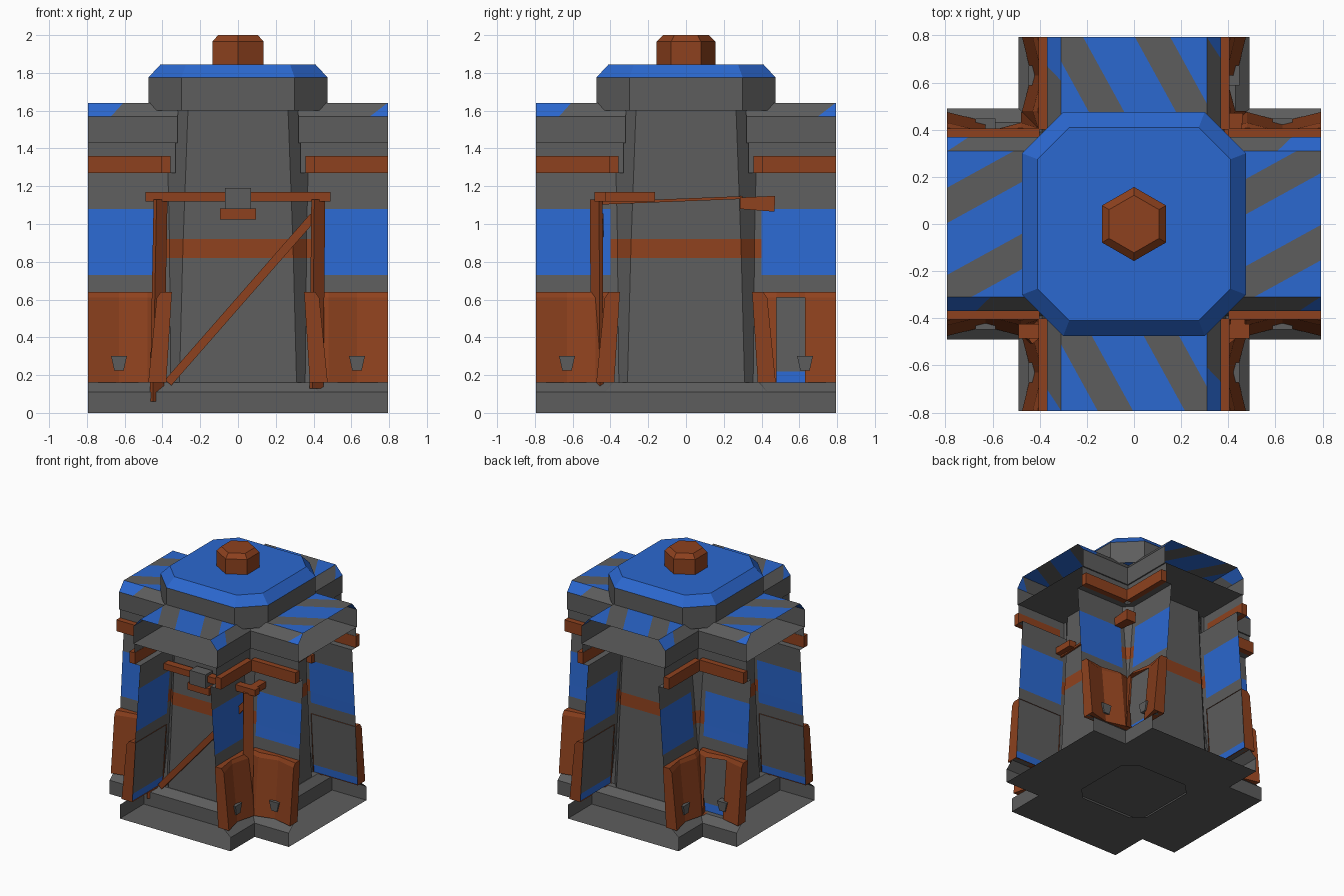
import bpy, bmesh, math
from mathutils import Matrix, Vector

if "Cube" in bpy.data.objects:
    bpy.data.objects.remove(bpy.data.objects["Cube"])


def material(name, rgb):
    m = bpy.data.materials.new(name)
    m.use_nodes = True
    m.diffuse_color = (*rgb, 1)
    m.node_tree.nodes["Principled BSDF"].inputs["Base Color"].default_value = (*rgb, 1)
    return m


GREY, BLUE, RUST = 0, 1, 2
MATS = [material("stone grey", (0.11, 0.11, 0.11)),
        material("paint blue", (0.024, 0.138, 0.63)),
        material("rust orange", (0.27, 0.053, 0.013))]


def finish(name, bm, turn=0):
    """Turn the mesh by quarter turns about z and make it an object."""
    bmesh.ops.recalc_face_normals(bm, faces=bm.faces[:])
    bmesh.ops.rotate(bm, verts=bm.verts[:], matrix=Matrix.Rotation(turn * math.pi / 2, 3, 'Z'))
    me = bpy.data.meshes.new(name)
    bm.to_mesh(me)
    bm.free()
    for m in MATS:
        me.materials.append(m)
    ob = bpy.data.objects.new(name, me)
    bpy.context.collection.objects.link(ob)
    return ob


def face(bm, verts, mat):
    f = bm.faces.new(verts)
    f.material_index = mat
    return f


def loft(name, rings, colours, cap=None):
    """Join rings of points, one colour for each gap."""
    bm = bmesh.new()
    rows = [[bm.verts.new(p) for p in ring] for ring in rings]
    n = len(rows[0])
    for lo, hi, c in zip(rows, rows[1:], colours):
        for i in range(n):
            j = (i + 1) % n
            face(bm, (lo[i], lo[j], hi[j], hi[i]), c)
    if cap is not None:
        face(bm, rows[-1], cap)
    return finish(name, bm)


def octagon(z, h, f):
    """Square of half width h with flats of half length f."""
    return [(x, y, z) for x, y in ((h, -f), (h, f), (f, h), (-f, h),
                                   (-h, f), (-h, -f), (-f, -h), (f, -h))]


def hexagon(z, r):
    return [(r * math.sin(i * math.pi / 3), r * math.cos(i * math.pi / 3), z) for i in range(6)]


def beam(name, a, b, w, d, mat, taper=1.0, facing=(0, 1, 0)):
    """Bar from a to b, w wide across its facing and d deep along it."""
    a, b, facing = Vector(a), Vector(b), Vector(facing)
    axis = (b - a).normalized()
    s = axis.cross(facing).normalized() * w / 2
    t = axis.cross(s).normalized() * d / 2
    bm = bmesh.new()
    rows = [[bm.verts.new(p + (s * i + t * j) * k) for i, j in ((1, 1), (-1, 1), (-1, -1), (1, -1))]
            for p, k in ((a, 1), (b, taper))]
    for i in range(4):
        j = (i + 1) % 4
        face(bm, (rows[0][i], rows[0][j], rows[1][j], rows[1][i]), mat)
    face(bm, rows[0], mat)
    face(bm, rows[1], mat)
    return finish(name, bm)


def box(name, x, y, z, mat, turn=0):
    bm = bmesh.new()
    bmesh.ops.create_cube(bm, size=1)
    for v in bm.verts:
        v.co = [lo + (hi - lo) * (c + 0.5) for c, (lo, hi) in zip(v.co, (x, y, z))]
    for f in bm.faces:
        f.material_index = mat
    return finish(name, bm, turn)


# Core: foot, tapered column with a rust band, cap and finial
loft("core_column",
     [octagon(0, .31, .22), octagon(0, .49, .43), octagon(.11, .49, .43), octagon(.16, .44, .385),
      octagon(.16, .435, .31), octagon(.82, .412, .293), octagon(.92, .408, .29), octagon(1.6, .40, .265)],
     [GREY, GREY, GREY, GREY, GREY, RUST, GREY])
box("foot_plate", (-.32, .32), (-.32, .32), (.02, .03), GREY)
loft("cap", [octagon(1.6, .475, .3), octagon(1.775, .475, .3), octagon(1.845, .41, .275)],
     [GREY, BLUE], BLUE)
loft("finial", [hexagon(1.845, .157), hexagon(1.965, .157), hexagon(2.0, .122)], [RUST, RUST], RUST)

# Arm shell: half width, height, inner end, colour of the strip above
END = .793
SIDE = [(.49, 0, .43, GREY), (.49, .11, .43, GREY), (.43, .16, .36, GREY), (.39, .16, .34, BLUE),
        (.385, .22, .34, GREY), (.349, .73, .33, BLUE), (.342, .82, .33, BLUE), (.335, .92, .33, BLUE),
        (.324, 1.08, .33, GREY), (.31, 1.27, .33, GREY), (.36, 1.27, .33, GREY),
        (.36, 1.43, .33, GREY), (.37, 1.43, .32, GREY), (.37, 1.57, .32, GREY), (.31, 1.64, .31, BLUE)]
EAVES = 11
SLOPE, PERIOD, CORNER = .55, .37, .40


def cut(bm, faces, co, no):
    geom = set(faces)
    for f in faces:
        geom.update(f.edges, f.verts)
    bmesh.ops.bisect_plane(bm, geom=list(geom), plane_co=co, plane_no=no)


def arm(turn):
    bm = bmesh.new()
    loop = SIDE + [(-w, z, r, None) for w, z, r, c in reversed(SIDE)]
    colours = [s[3] for s in SIDE] + [s[3] for s in reversed(SIDE[:-1])] + [GREY]
    ends = [(bm.verts.new((r, w, z)), bm.verts.new((END, w, z))) for w, z, r, c in loop]
    for i, c in enumerate(colours):
        a, b = ends[i], ends[(i + 1) % len(ends)]
        face(bm, (a[0], a[1], b[1], b[0]), c)
    # ceiling that closes the roof slab from below
    a, b = ends[EAVES], ends[-1 - EAVES]
    face(bm, (a[0], b[0], b[1], a[1]), GREY)

    def between(low, high, side=0):
        return [f for f in bm.faces if low < f.calc_center_median().z < high
                and f.calc_center_median().y * side >= 0]

    # bare corner of the walls, crossed by the rust band
    cut(bm, between(.17, 1.26), (CORNER, 0, 0), (1, 0, 0))
    for f in between(.17, 1.26):
        c = f.calc_center_median()
        if c.x < CORNER:
            f.material_index = RUST if .82 < c.z < .92 else GREY
    # diagonal roof stripes
    for k in range(-2, 2):
        for u in (-.22, -.07):
            cut(bm, between(1.63, 1.65), (0, u + k * PERIOD, 0), (-SLOPE, 1, 0))
    for f in between(1.63, 1.65):
        c = f.calc_center_median()
        f.material_index = GREY if (c.y - SLOPE * c.x + .22) % PERIOD < .15 else BLUE
    # blue tips of the roof bevels
    for side, x, lean in ((1, .64, .9), (-1, .745, -1.3)):
        cut(bm, between(1.58, 1.63, side), (x, 0, 1.605), (1, 0, lean))
        for f in between(1.58, 1.63, side):
            f.material_index = BLUE if f.calc_center_median().x > x else GREY
    finish("arm_shell", bm, turn)


# Bent skirt plate: distance along the arm and bulge
BENDS = [(.40, .0), (.48, .025), (.63, -.015), (END, .025)]


def skirt(turn, side, window):
    bm = bmesh.new()
    rows = []
    for r, o in BENDS:
        pts = ((.38, .16), (.45 + o, .16), (.405 + o, .61), (.393 + o * .6, .64), (.35, .64))
        rows.append([bm.verts.new((r, side * y, z)) for y, z in pts])
    for i, (a, b) in enumerate(zip(rows, rows[1:])):
        for j in range(4):
            if not (window and i == 1 and j < 2):
                face(bm, (a[j], b[j], b[j + 1], a[j + 1]), RUST)
    face(bm, rows[0], RUST)
    face(bm, rows[-1], RUST)
    finish("skirt_plate", bm, turn)


def wedge(turn, side):
    """Small tapered stud on the skirt."""
    bm = bmesh.new()
    rows = [[bm.verts.new((.63 + x * w, side * y, z)) for x, y in ((-1, .39), (1, .39), (1, o), (-1, o))]
            for w, o, z in ((.025, .445, .225), (.042, .448, .30))]
    for i in range(4):
        j = (i + 1) % 4
        face(bm, (rows[0][i], rows[0][j], rows[1][j], rows[1][i]), GREY)
    face(bm, rows[0], GREY)
    face(bm, rows[1], GREY)
    finish("skirt_stud", bm, turn)


for t in range(4):
    arm(t)
    for s in (-1, 1):
        skirt(t, s, (t, s) in ((1, -1), (2, -1)))
        wedge(t, s)
        box("eaves_strip", (.40, END), sorted((s * .358, s * .405)), (1.27, 1.36), RUST, t)

# Front frame: angled posts, crossbar, brace and bracket
beam("left_post", (.415, -.47, .13), (.425, -.475, 1.13), .075, .025, RUST, 1, (1, -1.2, 0))
beam("right_post", (-.43, -.47, .06), (-.41, -.475, 1.13), .075, .025, RUST, 1, (1, -1.2, 0))
beam("front_crossbar", (-.49, -.455, 1.145), (.49, -.455, 1.145), .05, .06, RUST)
beam("front_brace", (-.37, -.45, .16), (.40, -.45, 1.04), .045, .025, RUST)
box("bracket_block", (-.07, .07), (-.51, -.42), (1.08, 1.19), GREY)
box("bracket_plate", (-.095, .095), (-.50, -.43), (1.025, 1.083), RUST)

# Side rail, rod and end block
box("side_rail", (.41, .47), (-.485, -.165), (1.12, 1.17), RUST)
beam("side_rod", (.42, -.46, 1.11), (.42, .30, 1.14), .015, .015, RUST, 1, (0, 0, 1))
beam("rod_block", (.42, .285, 1.11), (.42, .47, 1.107), .06, .06, RUST, 1.4, (0, 0, 1))
